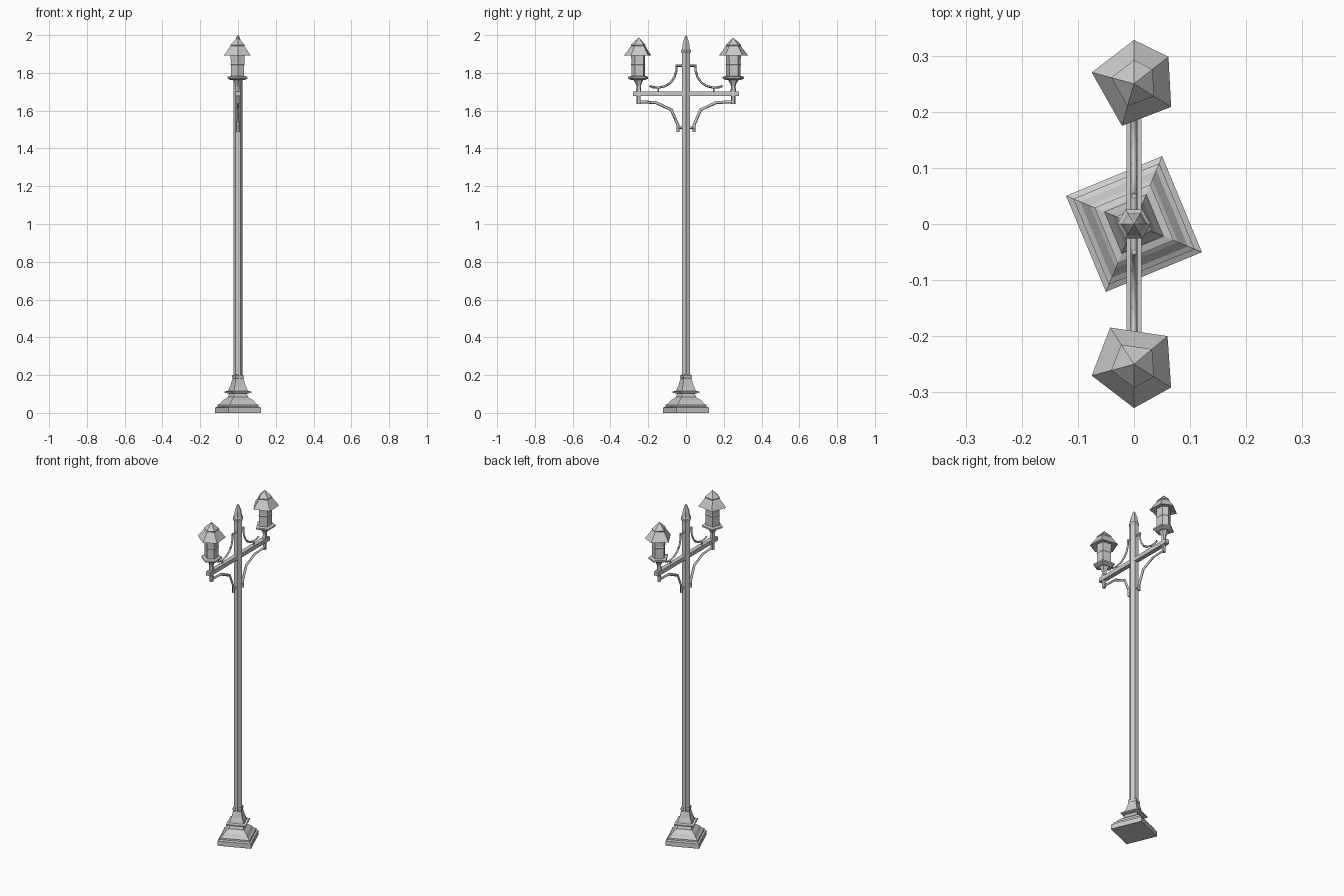
import bpy, bmesh
from math import cos, sin, radians

if "Cube" in bpy.data.objects:
    bpy.data.objects.remove(bpy.data.objects["Cube"])


def lathe(name, profile, angles, cx=0, cy=0):
    """Stack of polygon rings: profile is (radius, z), angles are the corner directions."""
    bm = bmesh.new()
    rings = [[bm.verts.new((cx + r * cos(radians(a)), cy + r * sin(radians(a)), z))
              for a in angles] for r, z in profile]
    n = len(angles)
    for lo, hi in zip(rings, rings[1:]):
        for i in range(n):
            j = (i + 1) % n
            bm.faces.new((lo[i], lo[j], hi[j], hi[i]))
    bm.faces.new(rings[0][::-1])
    bm.faces.new(rings[-1])
    bmesh.ops.recalc_face_normals(bm, faces=bm.faces)
    me = bpy.data.meshes.new(name)
    bm.to_mesh(me)
    bm.free()
    ob = bpy.data.objects.new(name, me)
    bpy.context.collection.objects.link(ob)
    return ob


def rod(name, path, side, radius):
    """Bent four-sided bar following (y, z) points, on one side of the post."""
    cu = bpy.data.curves.new(name, 'CURVE')
    cu.dimensions = '3D'
    cu.bevel_depth = radius
    cu.bevel_resolution = 0
    cu.use_fill_caps = True
    sp = cu.splines.new('POLY')
    sp.points.add(len(path) - 1)
    for p, (y, z) in zip(sp.points, path):
        p.co = (0, side * y, z, 1)
    ob = bpy.data.objects.new(name, cu)
    bpy.context.collection.objects.link(ob)


def box(name, loc, size):
    bpy.ops.mesh.primitive_cube_add(size=1, location=loc)
    ob = bpy.context.object
    ob.name = name
    ob.scale = size


square = [-22.5 + 90 * i for i in range(4)]
hexa = [60 * i for i in range(6)]

# Stepped square foot with flared collar
lathe("base", [(.131, 0), (.131, .028), (.117, .033), (.117, .043), (.104, .048),
               (.085, .068), (.058, .083), (.05, .102), (.076, .106), (.076, .113),
               (.057, .117), (.043, .145), (.031, .183), (.034, .188), (.034, .198),
               (.025, .203)], square)

# Post and pointed finial
lathe("post", [(.025, .18), (.025, 1.91)], hexa)
lathe("finial", [(.025, 1.905), (.03, 1.912), (.03, 1.92), (.024, 1.926),
                 (.019, 1.96), (.008, 1.99), (.001, 2.0)], hexa)

# Cross arm
box("cross_arm", (0, 0, 1.69), (.026, .56, .024))

corner_sets = {1: (-106, -32, 38, 90, 165), -1: (-90, -32, 40, 123, 195)}
for side, corners in corner_sets.items():
    y = side * .25
    # Lantern: stem, tray, body and two-slope roof
    lathe("lantern_stem", [(.011, 1.635), (.011, 1.67), (.015, 1.70), (.012, 1.73),
                           (.018, 1.745), (.032, 1.768)], corners, 0, y)
    lathe("lantern_tray", [(.04, 1.762), (.058, 1.77), (.058, 1.779), (.045, 1.783)],
          corners, 0, y)
    lathe("lantern_body", [(.039, 1.78), (.039, 1.84), (.042, 1.845), (.039, 1.85),
                           (.041, 1.91)], corners, 0, y)
    lathe("lantern_roof", [(.036, 1.9), (.078, 1.893), (.04, 1.943), (.042, 1.948),
                           (.001, 1.987)], corners, 0, y)

    # Lower brace and its clamp on the post
    rod("lower_brace", [(.25, 1.647), (.16, 1.643), (.078, 1.605), (.043, 1.525),
                        (.043, 1.488)], side, .008)
    rod("lower_clamp", [(.015, 1.51), (.045, 1.51)], side, .006)

    # Upper scroll with foot and clamp
    rod("upper_scroll", [(.193, 1.732), (.175, 1.724), (.145, 1.722), (.11, 1.73),
                         (.08, 1.75), (.06, 1.78), (.051, 1.812), (.05, 1.845)],
        side, .006)
    rod("scroll_foot", [(.147, 1.70), (.147, 1.722)], side, .005)
    rod("scroll_clamp", [(.015, 1.838), (.055, 1.838)], side, .006)
